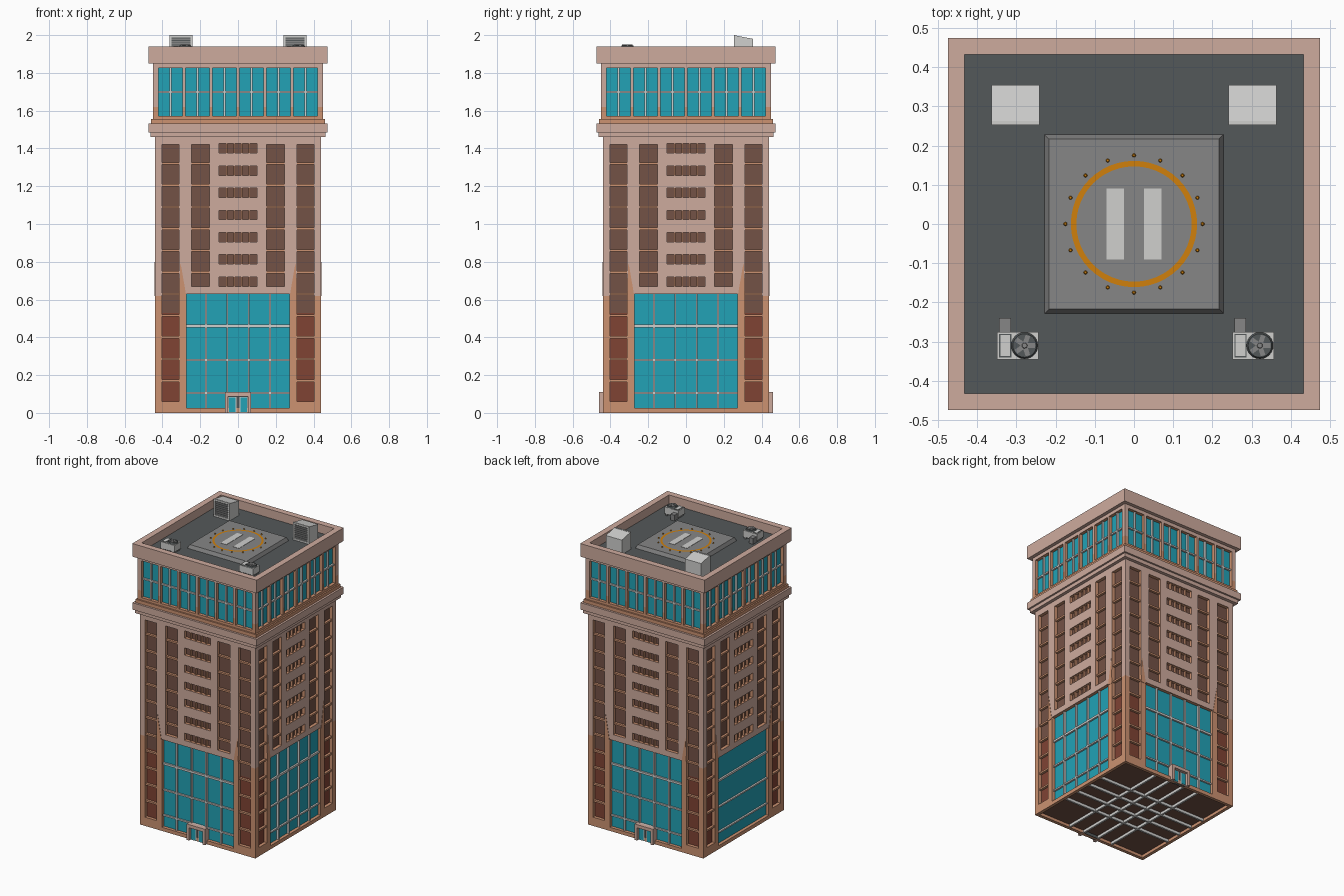
import bpy, bmesh, math
from mathutils import Matrix, Vector

if "Cube" in bpy.data.objects:
    bpy.data.objects.remove(bpy.data.objects["Cube"])


def material(name, r, g, b):
    lin = [((c / 255 + 0.055) / 1.055) ** 2.4 if c > 10 else c / 255 / 12.92 for c in (r, g, b)]
    m = bpy.data.materials.new(name)
    m.diffuse_color = (*lin, 1)
    m.use_nodes = True
    m.node_tree.nodes["Principled BSDF"].inputs["Base Color"].default_value = m.diffuse_color
    return m


PINK = material("pink_stone", 206, 171, 158)
TAN = material("tan_stone", 204, 146, 113)
BROWN = material("brown_window", 116, 82, 70)
RED = material("red_brown_window", 128, 67, 52)
TEAL = material("teal_glass", 34, 162, 182)
LIGHT = material("light_grey", 208, 208, 206)
DECK = material("dark_roof_grey", 84, 89, 90)
GREY = material("mid_grey", 134, 134, 134)
ORANGE = material("orange_paint", 208, 128, 12)

SIDES = [Matrix.Rotation(k * math.pi / 2, 4, 'Z') for k in range(4)]  # front, right, back, left
ONE = [Matrix.Identity(4)]


def finish(name, bm, mats):
    me = bpy.data.meshes.new(name)
    bm.to_mesh(me)
    bm.free()
    for m in mats:
        me.materials.append(m)
    ob = bpy.data.objects.new(name, me)
    bpy.context.collection.objects.link(ob)
    return ob


def boxes(name, mat, items, places=ONE):
    """Boxes given as (x0, x1, y0, y1, z0, z1), repeated at each placement."""
    bm = bmesh.new()
    for pl in places:
        for x0, x1, y0, y1, z0, z1 in items:
            m = Matrix.Translation(((x0 + x1) / 2, (y0 + y1) / 2, (z0 + z1) / 2)) \
                @ Matrix.Diagonal((x1 - x0, y1 - y0, z1 - z0, 1))
            bmesh.ops.create_cube(bm, size=1, matrix=pl @ m)
    return finish(name, bm, [mat])


def slab(name, mat, half, z0, z1):
    return boxes(name, mat, [(-half, half, -half, half, z0, z1)])


def square_ring(name, mat, out, inn, z0, z1):
    return boxes(name, mat, [(-out, out, -out, -inn, z0, z1), (-out, out, inn, out, z0, z1),
                             (-out, -inn, -inn, inn, z0, z1), (inn, out, -inn, inn, z0, z1)])


def prism(name, mat, outline, axis, a, b, places=ONE):
    """Extrude a 2D outline along x (outline is y,z) or y (outline is x,z)."""
    bm = bmesh.new()
    for pl in places:
        vs = [bm.verts.new(pl @ Vector((a, u, v) if axis == 'x' else (u, a, v))) for u, v in outline]
        f = bm.faces.new(vs)
        ext = bmesh.ops.extrude_face_region(bm, geom=[f])
        move = Vector((b - a, 0, 0) if axis == 'x' else (0, b - a, 0))
        for v in ext['geom']:
            if isinstance(v, bmesh.types.BMVert):
                v.co += pl.to_3x3() @ move
    bmesh.ops.recalc_face_normals(bm, faces=bm.faces)
    return finish(name, bm, [mat])


def discs(name, mat, spots, r1, r2, h, sides):
    bm = bmesh.new()
    for x, y, z in spots:
        bmesh.ops.create_cone(bm, cap_ends=True, segments=sides, radius1=r1, radius2=r2, depth=h,
                              matrix=Matrix.Translation((x, y, z + h / 2)))
    return finish(name, bm, [mat])


def facade(name, d, z0, z1, wins, split, recess, glass):
    """Four walls at distance d, with windows (x0, x1, z0, z1) sunk in; tan below split."""
    xs = sorted({-d, d, *[w[0] for w in wins], *[w[1] for w in wins]})
    zs = sorted({z0, z1, *split, *[w[2] for w in wins], *[w[3] for w in wins]})
    mats = [PINK, TAN, BROWN, RED, TEAL]
    bm = bmesh.new()

    def hit(i, j):
        if not (0 <= i < len(xs) - 1 and 0 <= j < len(zs) - 1):
            return False
        x, z = (xs[i] + xs[i + 1]) / 2, (zs[j] + zs[j + 1]) / 2
        return any(w[0] < x < w[1] and w[2] < z < w[3] for w in wins)

    for pl in SIDES:
        def quad(pts, m):
            bm.faces.new([bm.verts.new(pl @ Vector(p)) for p in pts]).material_index = m
        for i in range(len(xs) - 1):
            for j in range(len(zs) - 1):
                a, b, l, h = xs[i], xs[i + 1], zs[j], zs[j + 1]
                win = hit(i, j)
                y, q = -d, -d + recess
                yy = q if win else y
                m = glass((a + b) / 2, (l + h) / 2) if win else int((l + h) / 2 < split[0])
                quad([(a, yy, l), (b, yy, l), (b, yy, h), (a, yy, h)], m)
                if not win:
                    continue
                if not hit(i - 1, j):
                    quad([(a, y, l), (a, q, l), (a, q, h), (a, y, h)], 1)
                if not hit(i + 1, j):
                    quad([(b, y, h), (b, q, h), (b, q, l), (b, y, l)], 1)
                if not hit(i, j - 1):
                    quad([(a, y, l), (b, y, l), (b, q, l), (a, q, l)], 1)
                if not hit(i, j + 1):
                    quad([(a, q, h), (b, q, h), (b, y, h), (a, y, h)], 1)
    bmesh.ops.remove_doubles(bm, verts=bm.verts, dist=1e-5)
    return finish(name, bm, mats)


# Main tower walls with window columns, centre rows and lobby glass
rows = [0.695 + 0.1175 * k for k in range(7)]
wins = [(-0.272, 0.272, 0.025, 0.63)]
for s in (-1, 1):
    wins.append((*sorted((s * 0.312, s * 0.402)), 0.06, 1.42))
    wins.append((*sorted((s * 0.152, s * 0.246)), 0.67, 1.42))
wins += [(-0.1, 0.1, z - 0.025, z + 0.025) for z in rows]
facade("tower_walls", 0.44, 0, 1.47, wins, (0.62, 0.53), 0.022,
       lambda x, z: 4 if abs(x) < 0.28 and z < 0.64 else 3 if z < 0.53 else 2)

# Floor bars across the window columns and posts in the centre rows
bars = []
for k in range(11):
    z = 0.17 + 0.115 * k
    for s in (-1, 1):
        bars.append((*sorted((s * 0.312, s * 0.402)), -0.434, -0.41, z - 0.006, z + 0.006))
        if z > 0.7:
            bars.append((*sorted((s * 0.152, s * 0.246)), -0.434, -0.41, z - 0.006, z + 0.006))
bars += [(x - 0.004, x + 0.004, -0.434, -0.41, z - 0.025, z + 0.025)
         for z in rows for x in (-0.06, -0.02, 0.02, 0.06)]
boxes("window_bars", TAN, bars, SIDES)

# Tapered tan patches above the lobby glass
for s in (-1, 1):
    prism("tan_wedge", TAN, [(s * 0.312, 0.62), (s * 0.274, 0.62), (s * 0.305, 0.8)],
          'y', -0.442, -0.439, SIDES)

# Lobby mullions; the left side has only the level ones
boxes("lobby_level_mullions", LIGHT, [(-0.272, 0.272, -0.43, -0.41, z - t, z + t)
      for z, t in ((0.105, 0.005), (0.28, 0.005), (0.46, 0.007))], SIDES)
boxes("lobby_upright_mullions", LIGHT, [(x - 0.005, x + 0.005, -0.431, -0.41, 0.02, 0.63)
      for x in (-0.17, -0.057, 0.057, 0.17)], SIDES[:3])

# Underside: rim, sunk floor and crossing beams
square_ring("base_rim", TAN, 0.439, 0.418, 0, 0.024)
slab("underside", BROWN, 0.42, 0.02, 0.024)
boxes("underside_beams", LIGHT, [(x - 0.006, x + 0.006, -0.43, 0.43, 0.002, 0.021)
      for x in (-0.17, -0.057, 0.057, 0.17)], SIDES[:2])

# Front and back entrances
ends = SIDES[::2]
boxes("door_frame", PINK, [(-0.07, -0.052, -0.46, -0.415, 0, 0.11), (0.052, 0.07, -0.46, -0.415, 0, 0.11),
                           (-0.052, 0.052, -0.46, -0.415, 0.088, 0.11)], ends)
boxes("door_back", DECK, [(-0.052, 0.052, -0.437, -0.415, 0, 0.088)], ends)
boxes("door_leaf_frame", LIGHT, [(-0.05, -0.008, -0.443, -0.436, 0.001, 0.085),
                                 (0.008, 0.05, -0.443, -0.436, 0.001, 0.085)], ends)
boxes("door_glass", TEAL, [(-0.047, -0.014, -0.445, -0.44, 0.006, 0.081),
                           (0.014, 0.047, -0.445, -0.44, 0.006, 0.081)], ends)

# Cornice between tower and top storey
slab("cornice_lower", PINK, 0.462, 1.46, 1.485)
slab("cornice_middle", PINK, 0.474, 1.485, 1.532)
slab("cornice_upper", TAN, 0.46, 1.532, 1.555)

# Glazed top storey
cx = [-0.3575 + 0.143 * k for k in range(6)]
facade("top_storey_walls", 0.45, 1.555, 1.86, [(x - 0.063, x + 0.063, 1.572, 1.826) for x in cx],
       (1.62,), 0.022, lambda x, z: 4)
boxes("top_storey_mullions", LIGHT, [(x - 0.005, x + 0.005, -0.441, -0.42, 1.572, 1.826) for x in cx]
      + [(x - 0.063, x + 0.063, -0.44, -0.42, 1.693, 1.703) for x in cx], SIDES)

# Roof
RZ = 1.88
square_ring("parapet", PINK, 0.474, 0.432, 1.85, 1.94)
slab("roof_deck", DECK, 0.435, 1.85, RZ)

# Landing pad with chamfered rim, ring, lamps and two touchdown bars
bm = bmesh.new()
bmesh.ops.create_cone(bm, cap_ends=True, segments=4, radius1=0.228 * 2 ** 0.5, radius2=0.217 * 2 ** 0.5,
                      depth=0.024, matrix=Matrix.Translation((0, 0, RZ + 0.012))
                      @ Matrix.Rotation(math.pi / 4, 4, 'Z'))
finish("landing_pad", bm, [GREY])
PZ = RZ + 0.024
bm = bmesh.new()
N = 48
loops = [[bm.verts.new((r * math.cos(2 * math.pi * k / N), r * math.sin(2 * math.pi * k / N), PZ + 0.002))
          for k in range(N)] for r in (0.147, 0.161)]
for k in range(N):
    n = (k + 1) % N
    bm.faces.new((loops[0][k], loops[1][k], loops[1][n], loops[0][n]))
finish("pad_ring", bm, [ORANGE])
discs("pad_lamps", ORANGE, [(0.175 * math.cos(k * math.pi / 8), 0.175 * math.sin(k * math.pi / 8), PZ)
                            for k in range(16)], 0.005, 0.003, 0.007, 8)
boxes("touchdown_bars", LIGHT, [(-0.07, -0.026, -0.09, 0.09, PZ, PZ + 0.002),
                                (0.026, 0.07, -0.09, 0.09, PZ, PZ + 0.002)])

# Sloped vent housings at the back with louvred fronts
for s in (-1, 1):
    c = s * 0.302
    prism("vent_housing", LIGHT, [(0.262, RZ), (0.355, RZ), (0.355, 1.98), (0.262, 1.998)],
          'x', c - 0.061, c + 0.061)
    boxes("vent_frame", LIGHT, [(c - 0.061, c - 0.05, 0.253, 0.263, RZ, 2.0), (c + 0.05, c + 0.061, 0.253, 0.263, RZ, 2.0),
                                (c - 0.05, c + 0.05, 0.253, 0.263, 1.988, 2.0), (c - 0.05, c + 0.05, 0.253, 0.263, RZ, 1.892)])
    boxes("vent_grille", DECK, [(c - 0.05, c + 0.05, 0.26, 0.264, 1.892, 1.988)])
    boxes("vent_slats", GREY, [(c - 0.05, c + 0.05, 0.255, 0.262, 1.897 + 0.013 * k, 1.905 + 0.013 * k)
                               for k in range(7)])

# Cooling units at the front with fan, side hatch and duct
for c in (-0.296, 0.304):
    y, top = -0.31, 1.938
    boxes("cooling_unit", LIGHT, [(c - 0.053, c + 0.053, y - 0.035, y + 0.035, RZ + 0.012, top)])
    boxes("cooling_feet", GREY, [(c + a - 0.006, c + a + 0.006, y - 0.033, y + 0.033, RZ, RZ + 0.013)
                                 for a in (-0.04, 0.04)])
    boxes("unit_hatch_edge", DECK, [(c - 0.048, c - 0.017, y - 0.03, y + 0.03, top, top + 0.002)])
    boxes("unit_hatch", LIGHT, [(c - 0.045, c - 0.02, y - 0.027, y + 0.027, top, top + 0.004)])
    boxes("unit_duct", GREY, [(c - 0.048, c - 0.018, y + 0.034, y + 0.07, RZ, 1.92)])
    fx = c + 0.017
    discs("fan_well", DECK, [(fx, y, top)], 0.034, 0.03, 0.008, 24)
    discs("fan_hub", GREY, [(fx, y, top + 0.008)], 0.009, 0.006, 0.005, 12)
    boxes("fan_blades", GREY, [(0.006, 0.027, -0.006, 0.006, 0.008, 0.011)],
          [Matrix.Translation((fx, y, top)) @ Matrix.Rotation(2 * math.pi * k / 5, 4, 'Z') for k in range(5)])
